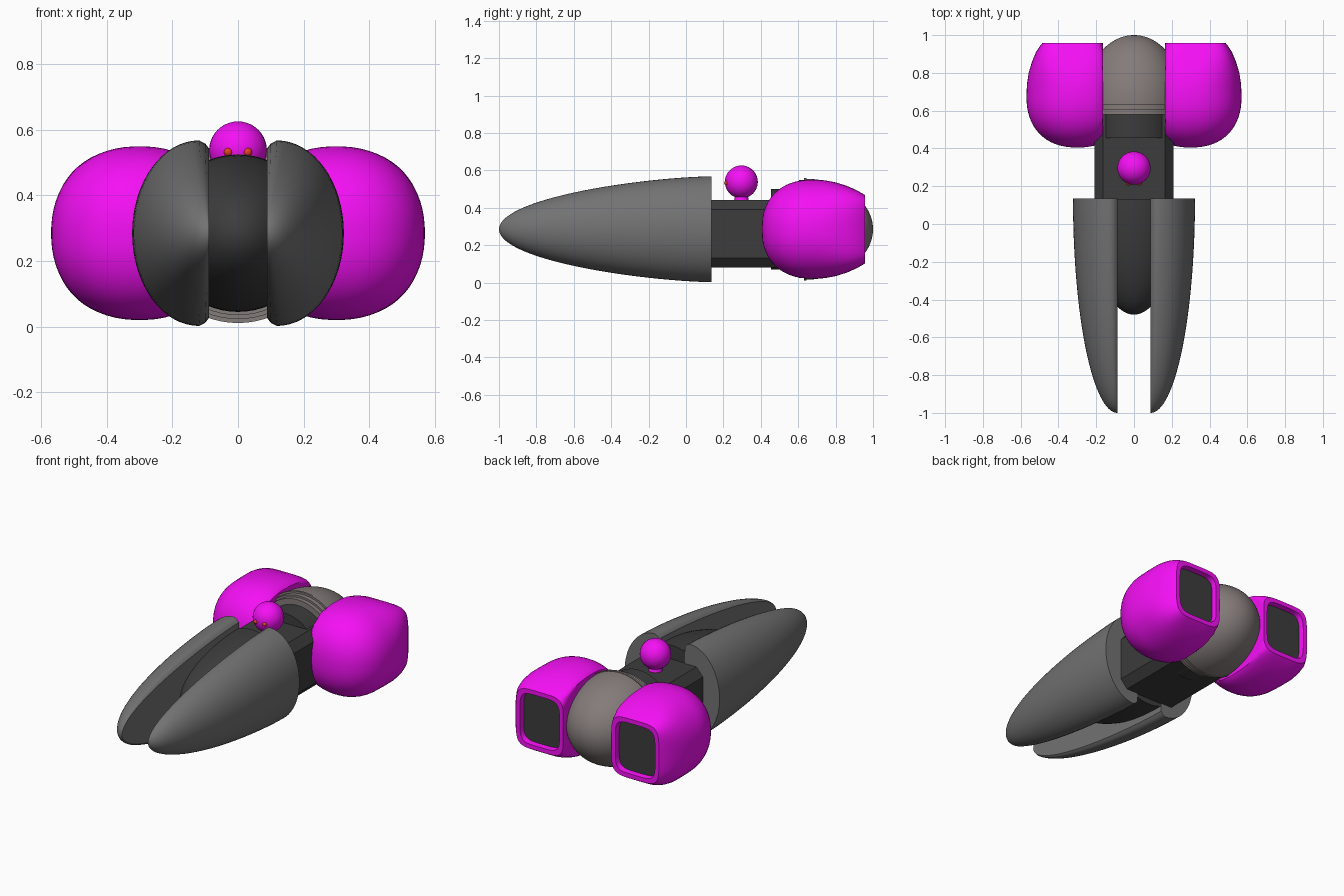
import bpy, bmesh, math

if "Cube" in bpy.data.objects:
    bpy.data.objects.remove(bpy.data.objects["Cube"])

CZ = 0.285  # height of the long axis


def mat(name, r, g, b):
    m = bpy.data.materials.new(name)
    m.diffuse_color = (r, g, b, 1)
    m.use_nodes = True
    m.node_tree.nodes["Principled BSDF"].inputs["Base Color"].default_value = m.diffuse_color
    return m


MAGENTA = mat("magenta", 0.91, 0.005, 0.91)
DARK = mat("dark", 0.045, 0.045, 0.045)
GREY = mat("grey", 0.17, 0.17, 0.17)
WARM = mat("warm_grey", 0.23, 0.2, 0.195)
RED = mat("red", 0.8, 0.05, 0.02)


def loft(name, rings, material, mirror=False, angle=35, caps=(True, True)):
    """Skin a list of equal-length rings of points."""
    bm = bmesh.new()
    vs = [[bm.verts.new(p) for p in r] for r in rings]
    n = len(vs[0])
    for a, b in zip(vs, vs[1:]):
        for i in range(n):
            bm.faces.new((a[i], a[(i + 1) % n], b[(i + 1) % n], b[i]))
    if caps[0]:
        bm.faces.new(vs[0])
    if caps[1] and len(vs) > 1:
        bm.faces.new(vs[-1])
    bmesh.ops.remove_doubles(bm, verts=bm.verts, dist=1e-5)
    bmesh.ops.dissolve_degenerate(bm, edges=bm.edges, dist=1e-5)
    bmesh.ops.recalc_face_normals(bm, faces=bm.faces)
    return finish(name, bm, material, mirror, angle)


def finish(name, bm, material, mirror=False, angle=35):
    me = bpy.data.meshes.new(name)
    bm.to_mesh(me)
    bm.free()
    ob = bpy.data.objects.new(name, me)
    bpy.context.collection.objects.link(ob)
    me.materials.append(material)
    bpy.ops.object.select_all(action='DESELECT')
    ob.select_set(True)
    bpy.context.view_layer.objects.active = ob
    bpy.ops.object.shade_smooth_by_angle(angle=math.radians(angle))
    if mirror:
        ob.modifiers.new("mirror", 'MIRROR').use_mirror_merge = False
    return ob


def turned(name, profile, material, n=64):
    """Revolve (y, radius) points around the long axis."""
    return loft(name, [[(r * math.cos(2 * math.pi * i / n), y, CZ + r * math.sin(2 * math.pi * i / n))
                        for i in range(n)] for y, r in profile], material)


def ball(name, centre, r, material, mirror=False):
    bm = bmesh.new()
    bmesh.ops.create_uvsphere(bm, u_segments=32, v_segments=20, radius=r)
    bmesh.ops.translate(bm, verts=bm.verts, vec=centre)
    return finish(name, bm, material, mirror, 60)


# Front prongs: tapering half shells with a flat inner side
half = [(0, -0.91), (0.05, -0.965)]
for i in range(33):
    a = math.radians(-90 + 180 * i / 32)
    half.append((0.13 + 0.87 * math.cos(a), math.sin(a)))
half += [(0.05, 0.965), (0, 0.91)]
rings = []
for i in range(33):
    u = math.sin(math.pi / 2 * i / 32)
    w = 0.235 * math.sqrt(max(1 - u * u, 1e-6))
    h = 0.283 * math.sqrt(max(1 - u ** 1.5, 1e-6))
    rings.append([(0.088 + w * x, 0.135 - 1.135 * u, CZ + h * z) for x, z in half])
loft("front_prong", rings, GREY, mirror=True)

# Rounded nose core between the prongs
turned("nose_core", [(0.13 - 0.61 * math.sin(math.pi / 2 * i / 24),
                      max(0.24 * math.cos(math.pi / 2 * i / 24), 0.002)) for i in range(25)], DARK)

# Chamfered middle hull
sec = [(0.21, 0.13), (0.165, 0.18), (-0.165, 0.18), (-0.21, 0.13),
       (-0.21, -0.13), (-0.165, -0.18), (0.165, -0.18), (0.21, -0.13)]
loft("middle_hull", [[(x, y, 0.26 + z) for x, z in sec] for y in (0.0, 0.6)], DARK, angle=20)

# Rear collar, stepped rings and domed tail
turned("rear_collar", [(0.455, 0.215), (0.6, 0.215)], DARK)
turned("rear_rings", [(0.58, 0.25), (0.605, 0.25), (0.605, 0.262), (0.632, 0.262),
                      (0.632, 0.274), (0.645, 0.274)], WARM)
turned("tail_dome", [(0.635 + 0.365 * math.sin(math.pi / 2 * i / 24),
                      max(0.27 * math.cos(math.pi / 2 * i / 24), 0.002)) for i in range(25)], WARM)


# Engine pods: rounded bulbs with a flat inner side and squarish rear mouth
def pod_ring(y, cx, rx, rz, e, inner=0.165, n=64):
    pts = []
    for i in range(n):
        a = 2 * math.pi * (i + 0.5) / n
        c, s = math.cos(a), math.sin(a)
        x = cx + rx * math.copysign(abs(c) ** (2 / e), c)
        pts.append((max(x, inner), y, CZ + rz * math.copysign(abs(s) ** (2 / e), s)))
    return pts


rings = []
for i in range(17):
    t = math.pi / 2 * i / 16
    f = max(math.sin(t) ** 0.87, 0.004)
    rings.append(pod_ring(0.68 - 0.275 * math.cos(t) ** 0.87, 0.3, 0.27 * f, 0.265 * f, 2.2))
for y, cx, rx, rz, e in [(0.74, 0.303, 0.264, 0.262, 2.3), (0.8, 0.308, 0.25, 0.251, 2.6),
                         (0.86, 0.314, 0.226, 0.232, 3.1), (0.91, 0.319, 0.2, 0.21, 3.8),
                         (0.945, 0.323, 0.173, 0.19, 4.5), (0.957, 0.324, 0.162, 0.182, 5)]:
    rings.append(pod_ring(y, cx, rx, rz, e))
rings.append(pod_ring(0.957, 0.324, 0.135, 0.155, 5, 0.19))
rings.append(pod_ring(0.92, 0.324, 0.13, 0.15, 5, 0.19))
loft("engine_pod", rings, MAGENTA, mirror=True, angle=40, caps=(True, False))
loft("engine_mouth", [pod_ring(0.925, 0.324, 0.131, 0.151, 5, 0.19)], DARK, mirror=True)

# Round head on a short neck, with two small eyes
ball("head", (0, 0.296, 0.538), 0.088, MAGENTA)
ball("eye", (0.03, 0.217, 0.532), 0.013, RED, mirror=True)
loft("neck", [[(r * math.cos(2 * math.pi * i / 32), 0.296 + r * math.sin(2 * math.pi * i / 32), z)
               for i in range(32)] for z, r in [(0.43, 0.045), (0.445, 0.038), (0.475, 0.034)]], MAGENTA)
